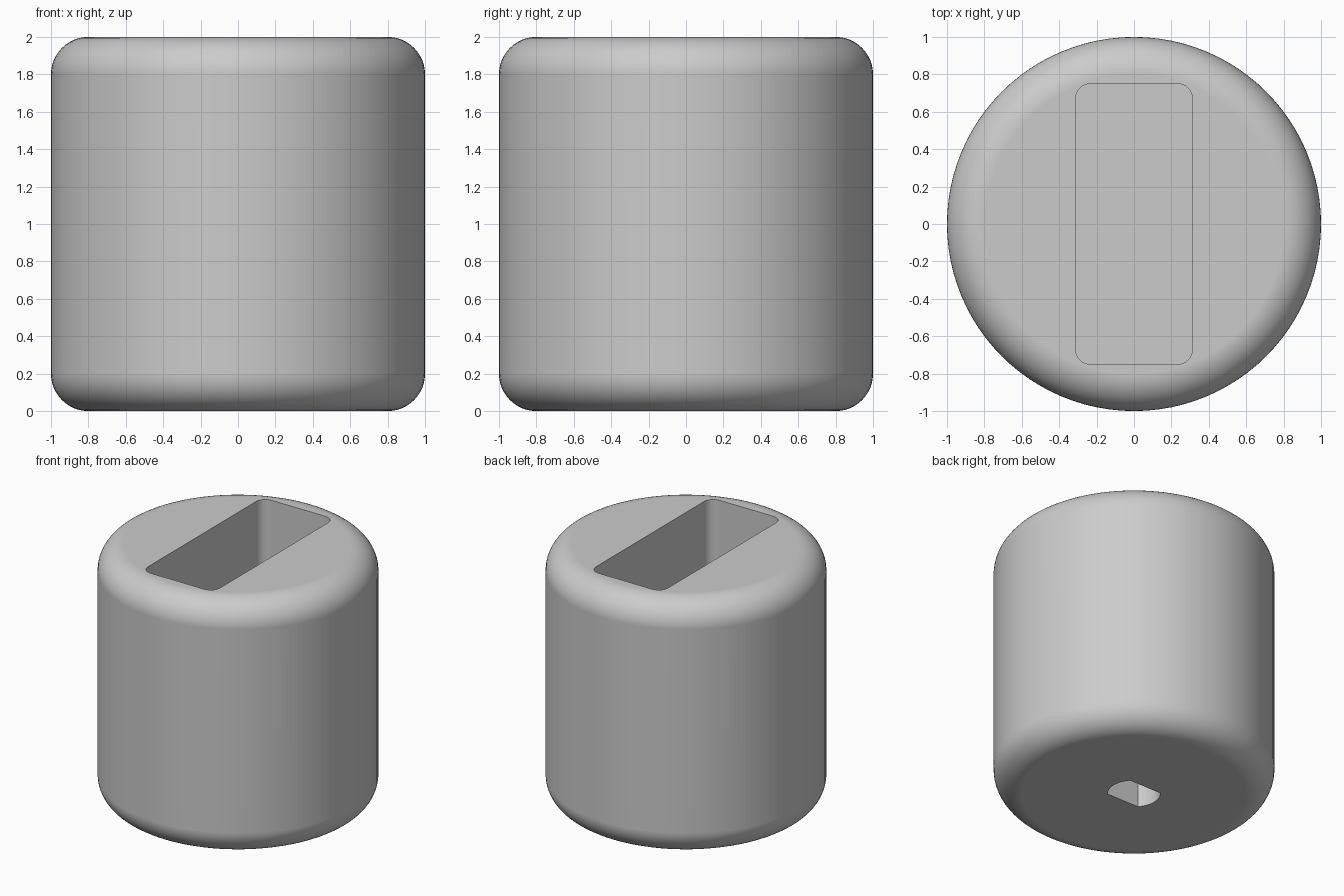
import bpy
import bmesh
from math import asin, cos, sin, pi

if "Cube" in bpy.data.objects:
    bpy.data.objects.remove(bpy.data.objects["Cube"], do_unlink=True)

RADIUS, HEIGHT, FILLET = 1.0, 2.0, 0.2

grey = bpy.data.materials.new("light grey")
grey.use_nodes = True
grey.diffuse_color = (0.6, 0.6, 0.6, 1)
grey.node_tree.nodes["Principled BSDF"].inputs["Base Color"].default_value = (0.6, 0.6, 0.6, 1)


def add_object(name, bm):
    bmesh.ops.recalc_face_normals(bm, faces=bm.faces)
    mesh = bpy.data.meshes.new(name)
    bm.to_mesh(mesh)
    bm.free()
    mesh.materials.append(grey)
    obj = bpy.data.objects.new(name, mesh)
    bpy.context.collection.objects.link(obj)
    return obj


def arc(cx, cy, radius, start, end, steps):
    angles = [start + (end - start) * i / steps for i in range(steps + 1)]
    return [(cx + radius * cos(a), cy + radius * sin(a)) for a in angles]


def prism(name, outline, bottom, top):
    bm = bmesh.new()
    face = bm.faces.new([bm.verts.new((x, y, bottom)) for x, y in outline])
    extruded = bmesh.ops.extrude_face_region(bm, geom=[face])["geom"]
    verts = [v for v in extruded if isinstance(v, bmesh.types.BMVert)]
    bmesh.ops.translate(bm, verts=verts, vec=(0, 0, top - bottom))
    return add_object(name, bm)


# Round body with filleted rims
bm = bmesh.new()
bmesh.ops.create_cone(bm, cap_ends=True, segments=96, radius1=RADIUS,
                      radius2=RADIUS, depth=HEIGHT)
bmesh.ops.translate(bm, verts=bm.verts, vec=(0, 0, HEIGHT / 2))
rims = [e for e in bm.edges if abs(e.verts[0].co.z - e.verts[1].co.z) < 0.01]
bmesh.ops.bevel(bm, geom=rims, offset=FILLET, segments=12, profile=0.5,
                affect='EDGES', clamp_overlap=False)
body = add_object("knob_body", bm)

# Rounded rectangular pocket in the top
half_x, half_y, corner = 0.3125, 0.75, 0.08
slot = []
for i, (sx, sy) in enumerate([(1, 1), (-1, 1), (-1, -1), (1, -1)]):
    slot += arc(sx * (half_x - corner), sy * (half_y - corner), corner,
                i * pi / 2, (i + 1) * pi / 2, 8)
slot_cutter = prism("slot_cutter", slot, HEIGHT / 2, HEIGHT + 0.2)

# Shaft hole in the base: a circle with two flats
shaft, flat = 0.1875, 0.125
half_angle = asin(flat / shaft)
hole = (arc(0, 0, shaft, -half_angle, half_angle, 16)
        + arc(0, 0, shaft, pi - half_angle, pi + half_angle, 16))
hole_cutter = prism("shaft_hole_cutter", hole, -0.2, 0.75)

# Cut both recesses and clear the cutters away
bpy.ops.object.select_all(action='DESELECT')
bpy.context.view_layer.objects.active = body
body.select_set(True)
for cutter in (slot_cutter, hole_cutter):
    cutter.hide_render = True
    cut = body.modifiers.new(cutter.name, 'BOOLEAN')
    cut.operation = 'DIFFERENCE'
    cut.solver = 'EXACT'
    cut.object = cutter
    bpy.ops.object.modifier_apply(modifier=cut.name)
    bpy.data.objects.remove(cutter, do_unlink=True)

# Smooth curves, crisp recess edges, flat ends
bpy.ops.object.shade_smooth_by_angle(angle=pi / 6)
normals = body.modifiers.new("flat_ends", 'WEIGHTED_NORMAL')
normals.keep_sharp = True
